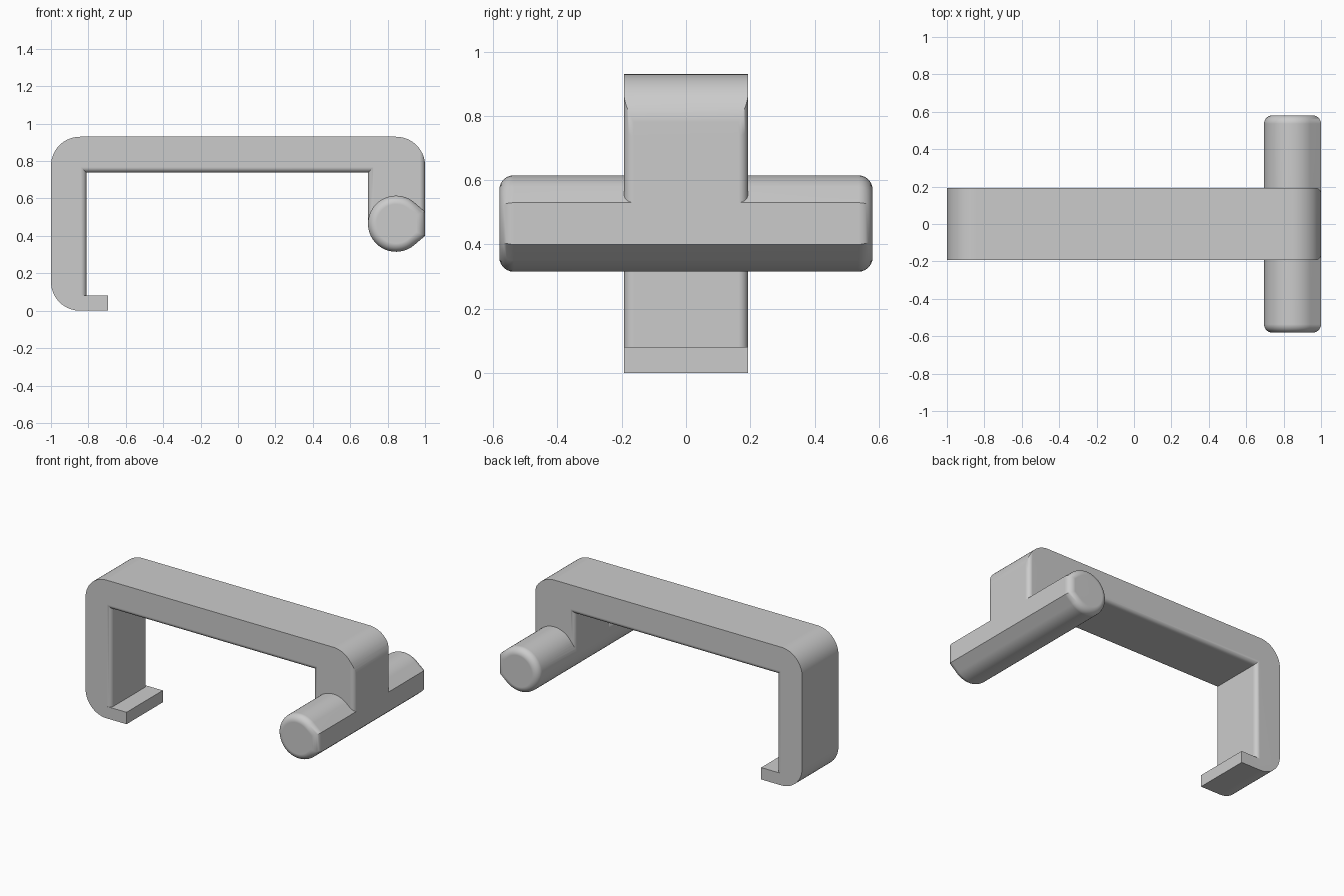
import bpy
import bmesh
from math import cos, sin, radians

if "Cube" in bpy.data.objects:
    bpy.data.objects.remove(bpy.data.objects["Cube"], do_unlink=True)

HALF = 0.193      # half width of the bracket
TOP = 0.93
FILLET = 0.03

grey = bpy.data.materials.new("light grey")
grey.use_nodes = True
grey.diffuse_color = (0.6, 0.6, 0.6, 1)
grey.node_tree.nodes["Principled BSDF"].inputs["Base Color"].default_value = (0.6, 0.6, 0.6, 1)


def prism(name, outline, half, fillet_rule=None, size=FILLET, segments=6):
    """Extrude an (x, z) outline along y and round the edges picked by a rule."""
    bm = bmesh.new()
    face = bm.faces.new([bm.verts.new((x, -half, z)) for x, z in outline])
    moved = bmesh.ops.extrude_face_region(bm, geom=[face])["geom"]
    for v in moved:
        if isinstance(v, bmesh.types.BMVert):
            v.co.y = half
    bmesh.ops.recalc_face_normals(bm, faces=bm.faces)
    if fillet_rule:
        edges = [e for e in bm.edges
                 if abs(e.verts[0].co.y - e.verts[1].co.y) < 1e-5
                 and fillet_rule(e.verts[0].co, e.verts[1].co)]
        bmesh.ops.bevel(bm, geom=edges, offset=size, segments=segments,
                        profile=0.5, affect='EDGES', clamp_overlap=False)
    mesh = bpy.data.meshes.new(name)
    bm.to_mesh(mesh)
    bm.free()
    mesh.materials.append(grey)
    obj = bpy.data.objects.new(name, mesh)
    bpy.context.collection.objects.link(obj)
    return obj


def rect(x0, x1, z0, z1):
    return [(x0, z0), (x1, z0), (x1, z1), (x0, z1)]


def both_at(axis, value):
    """Rule: an edge whose two ends share a coordinate."""
    return lambda a, b: abs(a[axis] - value) < 1e-4 and abs(b[axis] - value) < 1e-4


def arc(cx, cz, r, start, end, steps):
    angles = [radians(start + (end - start) * i / steps) for i in range(steps + 1)]
    return [(cx + r * cos(a), cz + r * sin(a)) for a in angles]


def combine(target, other, operation):
    mod = target.modifiers.new("combine", 'BOOLEAN')
    mod.operation = operation
    mod.solver = 'EXACT'
    mod.object = other
    bpy.context.view_layer.objects.active = target
    bpy.ops.object.modifier_apply(modifier=mod.name)
    bpy.data.objects.remove(other, do_unlink=True)


# Bars of the bracket, oversized where the rounded envelope trims them
under, outer = both_at(2, 0.738), both_at(0, 1.0)
bracket = prism("bracket", rect(-1.1, 1.0, 0.738, 1.0), HALF,
                lambda a, b: under(a, b) or outer(a, b))
back_leg = prism("back_leg", rect(-1.1, -0.81, -0.1, 0.85), HALF, both_at(0, -0.81))
lip = prism("lip", rect(-1.1, -0.695, -0.1, 0.08), HALF)
grip_leg = prism("grip_leg", rect(0.695, 1.0, 0.465, 0.85), HALF,
                 lambda a, b: abs(a.x - b.x) < 1e-4)
for part in (back_leg, lip, grip_leg):
    combine(bracket, part, 'UNION')

# Rounded outer corners
R = 0.155
RIGHT = 1.0003
outline = (arc(RIGHT - R, TOP - R, R, 0, 90, 14)
           + arc(-1 + R, TOP - R, R, 90, 180, 14)
           + arc(-1 + R, R, R, 180, 270, 14) + [(RIGHT, 0)])
combine(bracket, prism("envelope", outline, 0.4), 'INTERSECT')

# Cross grip: a round bar with one flat side and rounded ends
grip_outline = arc(0.845, 0.465, 0.15, 50, 310, 40) + [(1.0, 0.40), (1.0, 0.53)]
grip = prism("grip", grip_outline, 0.581, lambda a, b: True, 0.045)
combine(bracket, grip, 'UNION')

# Smooth shading with flat faces kept flat
bpy.ops.object.select_all(action='DESELECT')
bracket.select_set(True)
bpy.context.view_layer.objects.active = bracket
bpy.ops.object.shade_smooth_by_angle(angle=radians(30))
weighted = bracket.modifiers.new("weighted normals", 'WEIGHTED_NORMAL')
weighted.keep_sharp = True
